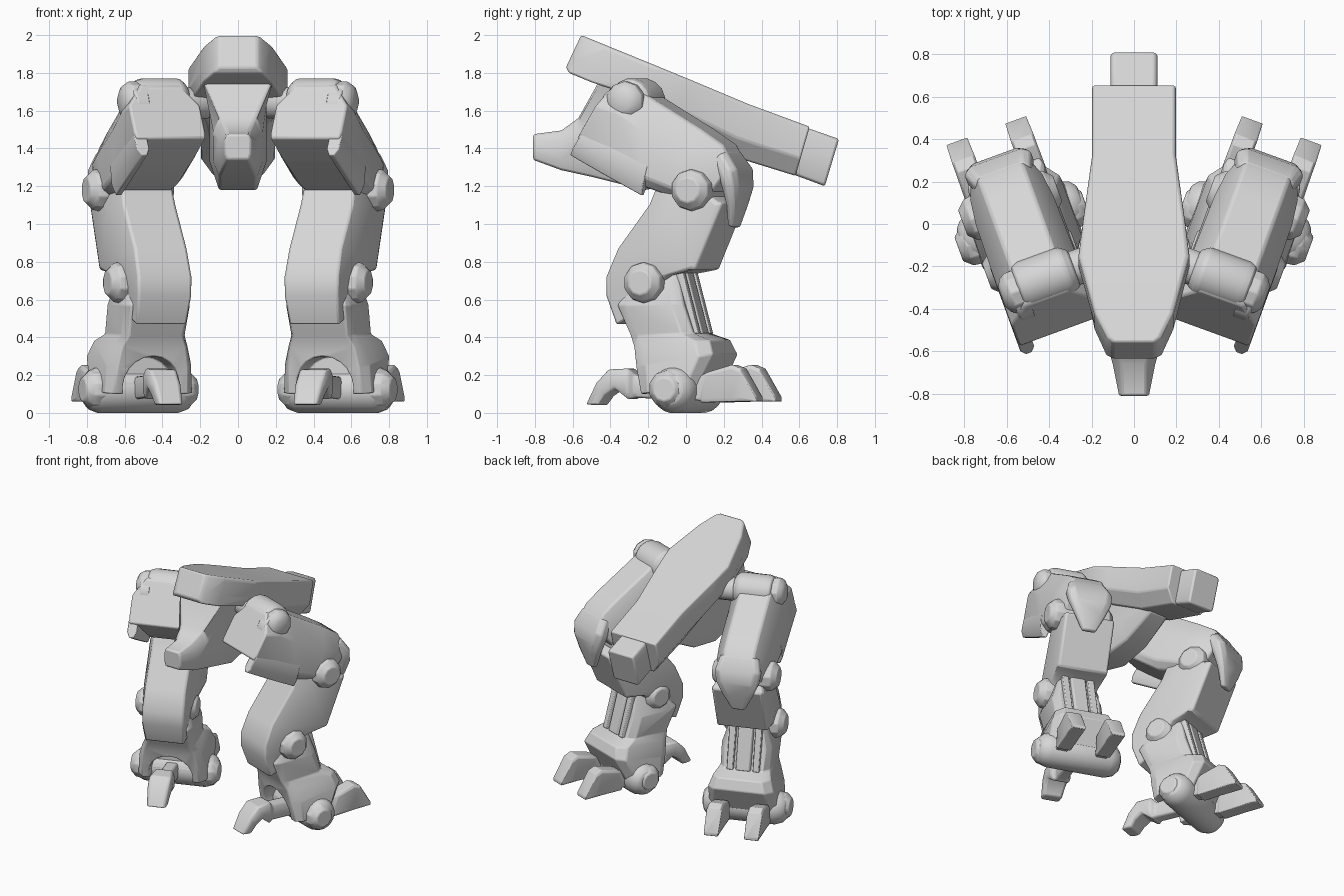
import bpy, bmesh, math
from mathutils import Matrix, Vector

grey = bpy.data.materials.new("grey_armour")
grey.diffuse_color = (0.68, 0.68, 0.68, 1)

# Leg frame: splayed 20 degrees; local x = outward, local y = rearward
LEG = Matrix.Translation((0.52, -0.05, 0)) @ Matrix.Rotation(math.radians(-20), 4, 'Z')
BODY = Matrix.Identity(4)


def finish(name, bm, frame, bevel=0.012, cutter=None):
    bmesh.ops.recalc_face_normals(bm, faces=bm.faces)
    bm.transform(frame)
    me = bpy.data.meshes.new(name)
    bm.to_mesh(me)
    bm.free()
    me.materials.append(grey)
    ob = bpy.data.objects.new(name, me)
    bpy.context.collection.objects.link(ob)
    bpy.context.view_layer.objects.active = ob
    ob.select_set(True)
    bpy.ops.object.shade_smooth_by_angle(angle=math.radians(32))
    ob.select_set(False)
    if cutter:
        m = ob.modifiers.new("cut", 'BOOLEAN')
        m.object, m.operation, m.solver = cutter, 'DIFFERENCE', 'EXACT'
    if bevel:
        m = ob.modifiers.new("bevel", 'BEVEL')
        m.width, m.segments, m.angle_limit = bevel, 2, math.radians(32)
    if frame is not BODY:
        ob.modifiers.new("mirror", 'MIRROR')
    return ob


def loft(name, stations, frame=LEG, u=0, hi=0.25, lo=0.75, **kw):
    """Skin of eight-sided sections: (y, z) of one edge, (y, z) of the
    opposite edge, then half widths at first edge, sides and second edge."""
    bm = bmesh.new()
    rings = []
    for ay, az, by, bz, wa, wm, wb in stations:
        a, b = Vector((u, ay, az)), Vector((u, by, bz))
        half = [(0, wa), (hi, wm), (lo, wm), (1, wb)]
        ring = [a.lerp(b, t) + Vector((w, 0, 0)) for t, w in half]
        ring += [a.lerp(b, t) - Vector((w, 0, 0)) for t, w in reversed(half)]
        rings.append([bm.verts.new(p) for p in ring])
    for r, s in zip(rings, rings[1:]):
        for i in range(8):
            bm.faces.new((r[i], r[(i + 1) % 8], s[(i + 1) % 8], s[i]))
    bm.faces.new(rings[0])
    bm.faces.new(rings[-1])
    return finish(name, bm, frame, **kw)


def lathe(name, y, z, profile, sides=10, **kw):
    """Turned part around the sideways axis; profile of (sideways, radius)."""
    bm = bmesh.new()
    rings = []
    for x, r in profile:
        rings.append([bm.verts.new((x, y + r * math.cos(2 * math.pi * (i + .5) / sides),
                                    z + r * math.sin(2 * math.pi * (i + .5) / sides)))
                      for i in range(sides)])
    for r, s in zip(rings, rings[1:]):
        for i in range(sides):
            j = (i + 1) % sides
            bm.faces.new((r[i], r[j], s[j], s[i]))
    bm.faces.new(rings[0])
    bm.faces.new(rings[-1])
    return finish(name, bm, LEG, **kw)


def joint(name, y, z, r, end, inner):
    """Axle with a faceted domed cap on both ends."""
    cap = [(0, r * .6), (.04, r * .95), (.07, r), (.1, r)]
    lathe(name, y, z, [(-inner + d, q) for d, q in cap] + [(end - d, q) for d, q in cap[::-1]],
          bevel=0.006)


# Hull: sloping back slab, tail block, hanging belly with snout
loft("back_slab", [
    (-.555, 2.0, -.635, 1.83, .09, .10, .10),
    (-.53, 1.99, -.62, 1.80, .12, .13, .13),
    (-.42, 1.945, -.50, 1.75, .175, .185, .185),
    (-.15, 1.835, -.22, 1.66, .25, .262, .24),
    (.02, 1.765, -.06, 1.52, .235, .24, .16),
    (.33, 1.635, .24, 1.36, .19, .197, .13),
    (.655, 1.515, .58, 1.255, .19, .197, .13)], BODY, hi=.08, lo=.65)
loft("tail_block", [
    (.58, 1.53, .52, 1.28, .10, .11, .10),
    (.81, 1.45, .735, 1.2, .10, .11, .10)], BODY, hi=.08, lo=.92)
loft("belly_and_snout", [
    (-.81, 1.475, -.81, 1.34, .06, .07, .06),
    (-.66, 1.495, -.66, 1.285, .06, .10, .085),
    (-.57, 1.56, -.50, 1.25, .09, .13, .10),
    (-.45, 1.775, -.22, 1.18, .19, .15, .10),
    (-.10, 1.75, .02, 1.22, .20, .14, .09),
    (.28, 1.55, .27, 1.35, .12, .11, .07)], BODY)

# Hip: drum with slimmer inner axle, flat washer and outer cap
lathe("hip_drum", -.23, 1.65, [(-.17, .09), (-.13, .122), (.07, .122), (.11, .11)], 16)
lathe("hip_axle", -.23, 1.64, [(-.33, .06), (-.29, .085), (-.1, .085)], 12, bevel=0.006)
lathe("hip_washer", -.265, 1.61, [(.08, .118), (.145, .118), (.155, .11)], 14, bevel=0.005)
lathe("hip_cap", -.24, 1.65, [(.08, .105), (.15, .105), (.18, .085), (.197, .05)], bevel=0.006)

# Thigh armour with lower outer lip and rear knee shield
loft("thigh", [
    (-.32, 1.735, -.49, 1.455, .11, .20, .195),
    (-.22, 1.745, -.34, 1.34, .11, .20, .18),
    (-.11, 1.67, -.14, 1.20, .11, .20, .15),
    (.17, 1.505, .04, 1.14, .11, .195, .14),
    (.30, 1.42, .14, 1.15, .11, .18, .13),
    (.36, 1.31, .24, 1.15, .11, .15, .11)], hi=.38, lo=.88)
loft("thigh_lip", [
    (-.45, 1.50, -.535, 1.365, .02, .035, .015),
    (-.30, 1.45, -.36, 1.27, .02, .035, .015),
    (-.08, 1.35, -.13, 1.15, .02, .035, .015)], u=.167, bevel=0.006)
loft("knee_shield", [
    (.32, 1.385, .24, 1.34, .11, .14, .12),
    (.385, 1.29, .28, 1.26, .13, .165, .14),
    (.395, 1.20, .30, 1.20, .11, .155, .13),
    (.38, 1.10, .31, 1.10, .06, .11, .08),
    (.345, .98, .30, .99, .03, .05, .03)])
joint("knee_joint", .15, 1.18, .112, .25, .225)

# Shin armour, curving forward at the lower joint
loft("shin", [
    (-.05, 1.24, .23, 1.16, .14, .15, .13),
    (-.11, 1.10, .32, 1.11, .145, .19, .18),
    (-.285, .87, .17, .76, .145, .19, .18),
    (-.35, .72, .02, .73, .15, .175, .14),
    (-.35, .62, -.06, .66, .15, .16, .12),
    (-.295, .465, -.12, .55, .14, .15, .11)], u=-.015, hi=.3, lo=.92)
joint("lower_joint", -.125, .69, .11, .23, .215)

# Lower leg, arched open above the front claw
bm = bmesh.new()
bmesh.ops.create_cone(bm, cap_ends=True, segments=20, radius1=.16, radius2=.16, depth=.34,
                      matrix=Matrix.Translation((-.015, -.2, .14)) @ Matrix.Rotation(math.pi / 2, 4, 'X'))
arch = finish("arch_cutter", bm, LEG, bevel=0)
arch.hide_render = True
arch.hide_viewport = True
loft("lower_leg", [
    (-.18, .74, .04, .74, .11, .13, .11),
    (-.28, .57, .09, .57, .165, .185, .15),
    (-.21, .41, .14, .42, .15, .18, .14),
    (-.18, .35, .24, .385, .18, .21, .16),
    (-.16, .24, .27, .31, .20, .24, .19),
    (-.13, .10, .18, .13, .21, .25, .20)], u=-.015, hi=.15, lo=.85, cutter=arch)
for u, w in ((-.11, .025), (-.015, .055), (.08, .025)):
    loft("rear_strut", [
        (.03, .75, .07, .75, w * .85, w, w * .85),
        (.10, .42, .16, .42, w * .85, w, w * .85)], u=u, bevel=0.004)

# Foot: rounded sideways roller with end caps
lathe("foot_roller", .06, .122, [(-.315, .07), (-.285, .105), (-.23, .124), (.21, .124),
                                 (.26, .105), (.29, .07)], 20)
joint("ankle_caps", .04, .125, .105, .31, .325)

# Toes: one hooked claw in front, two wedges behind
loft("front_claw", [
    (.0, .19, .0, .07, .04, .05, .04),
    (-.22, .20, -.22, .08, .04, .05, .04),
    (-.25, .235, -.25, .07, .06, .075, .06),
    (-.36, .23, -.32, .125, .07, .085, .07),
    (-.43, .16, -.375, .09, .065, .08, .07),
    (-.49, .045, -.41, .04, .06, .07, .06)])
for u in (-.15, .145):
    loft("rear_toe", [
        (.08, .18, .08, .08, .04, .045, .04),
        (.20, .195, .20, .065, .04, .045, .04),
        (.24, .215, .21, .055, .045, .058, .05),
        (.38, .255, .38, .06, .045, .056, .05),
        (.43, .235, .43, .06, .045, .056, .05),
        (.52, .085, .52, .06, .045, .052, .045)], u=u, hi=.1, lo=.9, bevel=0.006)
